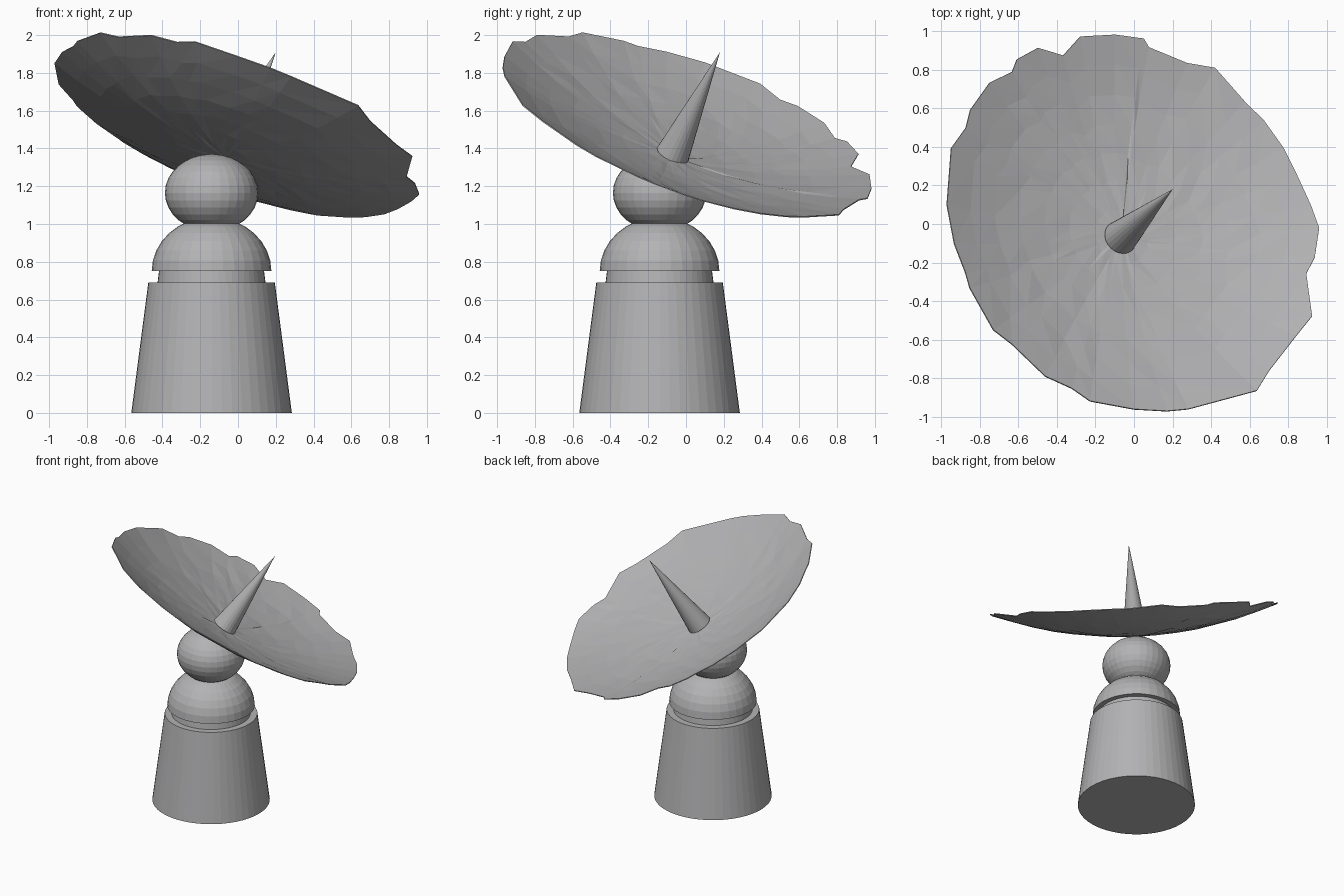
import bpy
import bmesh
import math
import random
from mathutils import Vector

random.seed(4)

default_cube = bpy.data.objects.get("Cube")
if default_cube:
    bpy.data.objects.remove(default_cube, do_unlink=True)

# Single grey finish
grey = bpy.data.materials.new("plain_grey")
grey.use_nodes = True
colour = (0.45, 0.45, 0.46, 1.0)
grey.diffuse_color = colour
grey.node_tree.nodes["Principled BSDF"].inputs["Base Color"].default_value = colour

AXIS = -0.14  # stand centre, same on x and y


def finish(name, bm):
    """Turn a bmesh into a named, flat-shaded grey object."""
    bmesh.ops.recalc_face_normals(bm, faces=bm.faces)
    mesh = bpy.data.meshes.new(name)
    bm.to_mesh(mesh)
    bm.free()
    mesh.materials.append(grey)
    obj = bpy.data.objects.new(name, mesh)
    bpy.context.scene.collection.objects.link(obj)
    return obj


def frustum(name, start, end, r_start, r_end, sides):
    """Capped cone or frustum between two points."""
    start, end = Vector(start), Vector(end)
    bm = bmesh.new()
    bmesh.ops.create_cone(bm, cap_ends=True, segments=sides, radius1=r_start,
                          radius2=r_end, depth=(end - start).length)
    turn = Vector((0, 0, 1)).rotation_difference(end - start).to_matrix()
    bmesh.ops.rotate(bm, verts=bm.verts, matrix=turn)
    bmesh.ops.translate(bm, verts=bm.verts, vec=(start + end) / 2)
    return finish(name, bm)


def ellipsoid(name, z, radius, height, half=False):
    """Flattened ball on the stand axis, optionally only its upper half."""
    bm = bmesh.new()
    bmesh.ops.create_uvsphere(bm, u_segments=32, v_segments=16, radius=1)
    if half:
        bmesh.ops.bisect_plane(bm, geom=bm.verts[:] + bm.edges[:] + bm.faces[:],
                               plane_co=(0, 0, 0), plane_no=(0, 0, -1),
                               clear_outer=True)
        bmesh.ops.holes_fill(bm, edges=[e for e in bm.edges if e.is_boundary])
    bmesh.ops.scale(bm, verts=bm.verts, vec=(radius, radius, height))
    bmesh.ops.translate(bm, verts=bm.verts, vec=(AXIS, AXIS, z))
    return finish(name, bm)


def dish(name, rim, centre_z, slope, depth, rings):
    """Thin tilted bowl with a broken, uneven rim."""
    normal = Vector((slope, slope, 1)).normalized()
    centre = Vector((0, 0, centre_z))
    bm = bmesh.new()

    def point(x, y, t, wobble):
        flat = Vector((x, y, -slope * (x + y))) * t
        drop = depth * (1 - (flat.length / 1.03) ** 2)
        return bm.verts.new(centre + flat - normal * (drop + wobble))

    hub = point(0, 0, 0, 0)
    inner = None
    for i in range(1, rings + 1):
        amount = 0.003 if i < rings else 0
        ring = [point(x, y, i / rings, random.uniform(-amount, amount))
                for x, y in rim]
        for a in range(len(rim)):
            b = (a + 1) % len(rim)
            if inner:
                bm.faces.new((inner[a], ring[a], ring[b]))
                bm.faces.new((inner[a], ring[b], inner[b]))
            else:
                bm.faces.new((hub, ring[a], ring[b]))
        inner = ring
    obj = finish(name, bm)
    shell = obj.modifiers.new("thickness", 'SOLIDIFY')
    shell.thickness = 0.006
    shell.offset = 0
    return obj


# Stand: tapered base, recessed neck, dome and ball joint
frustum("base", (AXIS, AXIS, 0), (AXIS, AXIS, 0.69), 0.425, 0.335, 48)
frustum("neck", (AXIS, AXIS, 0.68), (AXIS, AXIS, 0.76), 0.287, 0.277, 48)
ellipsoid("dome", 0.75, 0.317, 0.286, half=True)
ellipsoid("ball_joint", 1.165, 0.247, 0.205)

# Dish with chipped outline, counter-clockwise from the left side
outline = [
    (.96, -.02), (.92, .1), (.85, .26), (.78, .4), (.68, .54), (.58, .64),
    (.42, .81), (.28, .84), (.08, .92), (.05, .96), (-.1, .98), (-.28, .97),
    (-.36, .88), (-.5, .91), (-.61, .85), (-.63, .79), (-.75, .73),
    (-.85, .59), (-.87, .5), (-.95, .39), (-.97, .1), (-.93, -.1),
    (-.87, -.25), (-.85, -.33), (-.73, -.55), (-.63, -.62), (-.46, -.79),
    (-.32, -.85), (-.23, -.92), (0, -.96), (.17, -.97), (.28, -.96),
    (.63, -.87), (.7, -.76), (.84, -.58), (.92, -.48), (.9, -.25),
    (.94, -.17)]
dish("dish", outline, 1.52, 0.383, 0.19, 7)

# Pointed feed at the dish centre
frustum("feed_spike", (-.07, -.07, 1.37), (.2, .18, 1.91), 0.09, 0, 24)
